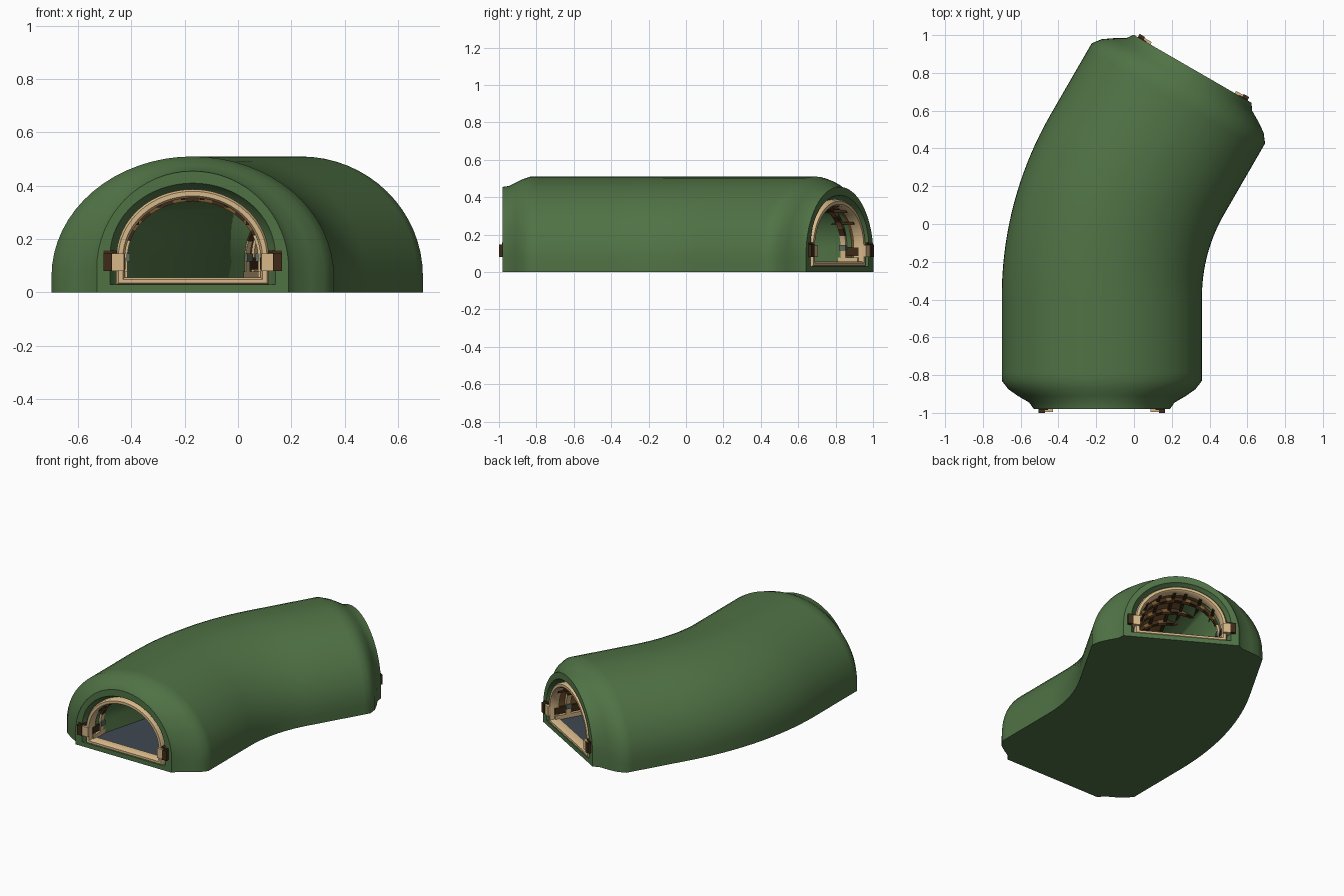
import bpy, bmesh, math
from mathutils import Vector

cube = bpy.data.objects.get("Cube")
if cube:
    bpy.data.objects.remove(cube, do_unlink=True)


def material(name, r, g, b):
    m = bpy.data.materials.new(name)
    m.use_nodes = True
    m.diffuse_color = (r, g, b, 1)
    bsdf = next(n for n in m.node_tree.nodes if n.type == 'BSDF_PRINCIPLED')
    bsdf.inputs["Base Color"].default_value = (r, g, b, 1)
    bsdf.inputs["Roughness"].default_value = 0.8
    return m


GRASS = material("grass green", 0.08, 0.17, 0.06)
TAN = material("pale timber", 0.68, 0.48, 0.25)
WALL = material("brown planks", 0.19, 0.095, 0.03)
DARK = material("dark timber", 0.05, 0.024, 0.009)
SLATE = material("slate floor", 0.05, 0.065, 0.085)
IRON = material("grey green iron", 0.12, 0.15, 0.11)

# Path: straight, a 30 degree bend to the right, straight
RADIUS, BEND = 1.4, math.radians(30)
LEAD, ARC, TAIL = 0.595, 1.4 * math.radians(30), 0.585
LENGTH = LEAD + ARC + TAIL
START = Vector((-0.17, -0.98, 0))


def place(s, u, z):
    """Point at distance s along the path, u to its right, height z."""
    a = min(max((s - LEAD) / RADIUS, 0), BEND)
    ahead = Vector((math.sin(a), math.cos(a), 0))
    right = Vector((math.cos(a), -math.sin(a), 0))
    p = START + Vector((RADIUS * (1 - math.cos(a)), LEAD + RADIUS * math.sin(a), 0))
    if s < LEAD:
        p.y += s - LEAD
    elif s > LEAD + ARC:
        p += ahead * (s - LEAD - ARC)
    return p + right * u + Vector((0, 0, z))


SEGS = 32


def arch(half, top, spring, base):
    """Closed arch outline: upright legs, elliptical crown, flat bottom."""
    crown = [(half * math.cos(math.pi * i / SEGS),
              spring + (top - spring) * math.sin(math.pi * i / SEGS))
             for i in range(SEGS + 1)]
    return [(half, base)] + crown + [(-half, base)]


def box(u0, u1, z0, z1):
    return [(u0, z0), (u1, z0), (u1, z1), (u0, z1)]


def loft(name, rings, mats, ends="caps", rule=None, inward=False):
    """Skin (s, outline) rings; ends are 'caps', 'loop' or 'open'."""
    bm = bmesh.new()
    loops = [[bm.verts.new(place(s, u, z)) for u, z in outline] for s, outline in rings]
    n, pairs = len(loops[0]), list(zip(loops, loops[1:]))
    if ends == "loop":
        pairs.append((loops[-1], loops[0]))
    for a, b in pairs:
        for j in range(n):
            k = (j + 1) % n
            f = bm.faces.new((a[j], a[k], b[k], b[j]))
            f.material_index = rule(j) if rule else 0
    if ends == "caps":
        bm.faces.new(loops[0])
        bm.faces.new(loops[-1])
    bmesh.ops.recalc_face_normals(bm, faces=bm.faces)
    if inward:
        bmesh.ops.reverse_faces(bm, faces=bm.faces)
    me = bpy.data.meshes.new(name)
    bm.to_mesh(me)
    bm.free()
    for m in mats:
        me.materials.append(m)
    ob = bpy.data.objects.new(name, me)
    bpy.context.collection.objects.link(ob)
    bpy.ops.object.select_all(action='DESELECT')
    ob.select_set(True)
    bpy.context.view_layer.objects.active = ob
    bpy.ops.object.shade_smooth_by_angle(angle=math.radians(46))
    return ob


def steps(s0, s1, count):
    return [s0 + (s1 - s0) * i / count for i in range(count + 1)]


def strip(name, outline, mat, s0=0.03, s1=LENGTH - 0.03, count=40):
    loft(name, [(s, outline) for s in steps(s0, s1, count)], [mat])


# Grassy mound, with rounded shoulders and a recessed mouth at each end
mouth = [(0.06, arch(0.27, 0.37, 0.13, 0.035)),
         (0.05, arch(0.285, 0.385, 0.13, 0.03)),
         (0.0, arch(0.31, 0.41, 0.14, 0.03)),
         (0.0, arch(0.36, 0.455, 0.09, 0)),
         (0.035, arch(0.385, 0.46, 0.08, 0)),
         (0.07, arch(0.445, 0.478, 0.07, 0)),
         (0.105, arch(0.495, 0.496, 0.06, 0)),
         (0.15, arch(0.53, 0.51, 0.06, 0))]
middle = [(s, arch(0.53, 0.51, 0.06, 0)) for s in steps(0.15, LENGTH - 0.15, 40)[1:-1]]
back = [(LENGTH - s, o) for s, o in reversed(mouth)]
loft("grass_mound", mouth + middle + back, [GRASS], ends="loop")

# Plank lining with a slate floor
loft("tunnel_lining", [(s, arch(0.265, 0.365, 0.13, 0.05)) for s in steps(0.02, LENGTH - 0.02, 40)],
     [WALL, SLATE], ends="open", inward=True,
     rule=lambda j: 1 if j == SEGS + 2 else 0)

# Arched ribs: pale posts, crown of alternating blocks
count = 12
for i, s in enumerate(steps(0.12, LENGTH - 0.12, count)):
    outer, inner = arch(0.268, 0.368, 0.13, 0.04), arch(0.245, 0.342, 0.13, 0.045)
    loft(f"rib_{i + 1}", [(s - 0.016, outer), (s - 0.016, inner),
                          (s + 0.016, inner), (s + 0.016, outer)],
         [TAN, DARK, WALL], ends="loop",
         rule=lambda j: 0 if j < 5 or j > SEGS - 3 else 1 + (j // 2) % 2)
    for side, word in ((1, "right"), (-1, "left")):
        strip(f"rib_clamp_{word}_{i + 1}", box(side * 0.235, side * 0.25, 0.115, 0.145),
              IRON, s - 0.02, s + 0.02, 1)

# Skirtings, wall rails and roof purlins
for side, word in ((1, "right"), (-1, "left")):
    strip(f"skirting_{word}", box(side * 0.245, side * 0.266, 0.045, 0.078), TAN)
    strip(f"wall_rail_{word}", box(side * 0.252, side * 0.266, 0.085, 0.13), DARK)
    for k, angle in enumerate((35, 60, 82)):
        a = math.radians(angle)
        u, z = side * 0.256 * math.cos(a), 0.13 + 0.226 * math.sin(a)
        strip(f"purlin_{word}_{k + 1}", box(u - 0.009, u + 0.009, z - 0.007, z + 0.007), DARK)

# Timber door frames and their side brackets
for end, flip in (("front", False), ("back", True)):
    def along(s):
        return LENGTH - s if flip else s
    outer, inner = arch(0.287, 0.387, 0.13, 0.028), arch(0.254, 0.354, 0.13, 0.056)
    lip_out, lip_in = arch(0.279, 0.379, 0.13, 0.035), arch(0.262, 0.362, 0.13, 0.049)
    loft(f"{end}_frame", [(along(s), o) for s, o in
                          ((0.06, outer), (0.012, outer), (0.002, lip_out),
                           (0.002, lip_in), (0.012, inner), (0.06, inner))],
         [TAN], ends="loop")
    for side, word in ((1, "right"), (-1, "left")):
        strip(f"{end}_bracket_{word}", box(side * 0.258, side * 0.305, 0.08, 0.145),
              TAN, along(-0.014), along(0.04), 1)
        strip(f"{end}_bracket_cap_{word}", box(side * 0.302, side * 0.335, 0.08, 0.147),
              DARK, along(-0.02), along(0.04), 1)
        strip(f"{end}_bracket_pin_{word}", box(side * 0.285, side * 0.335, 0.147, 0.157),
              DARK, along(-0.004), along(0.03), 1)
